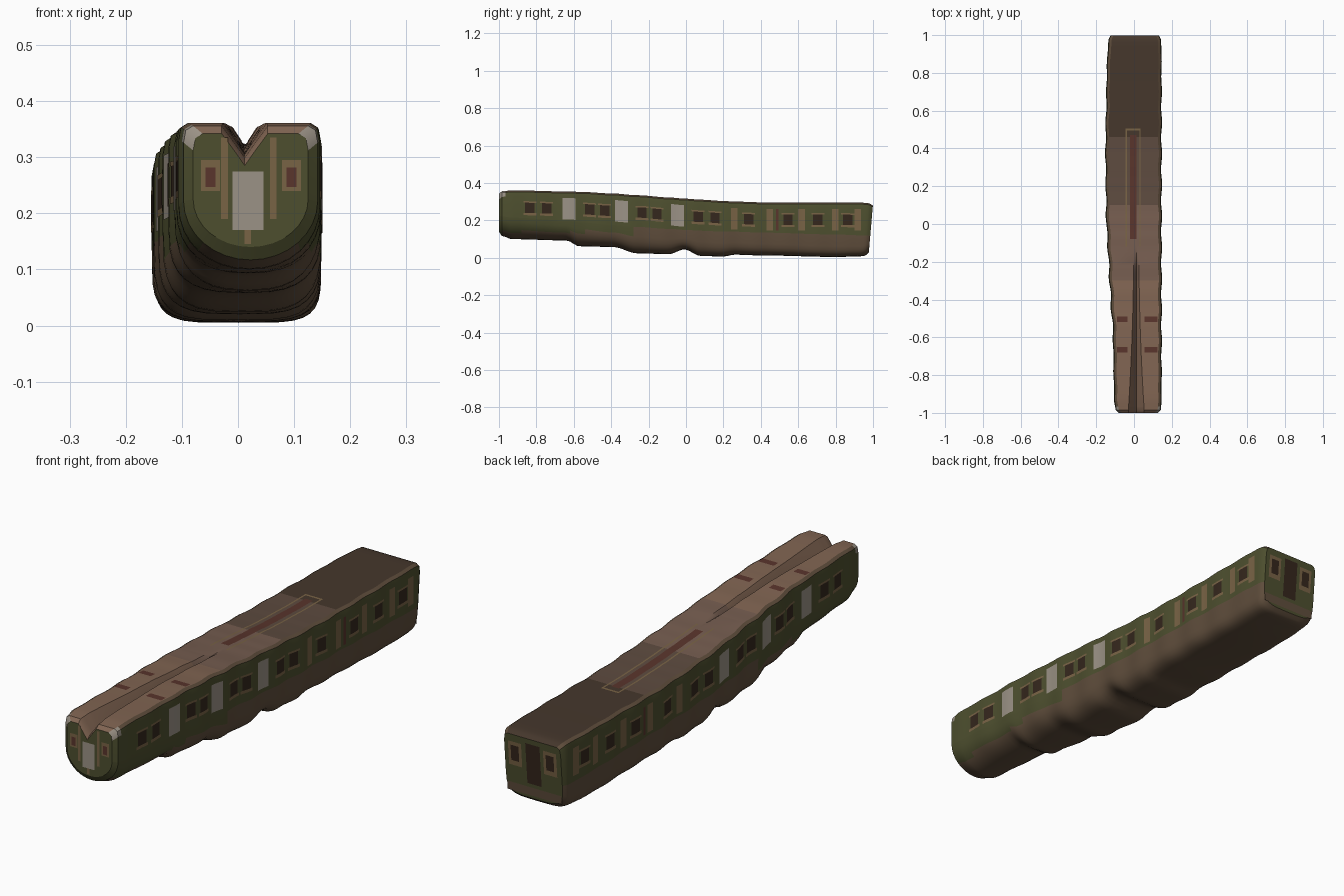
import bpy, math

if "Cube" in bpy.data.objects:
    bpy.data.objects.remove(bpy.data.objects["Cube"])

def material(name, rgb):
    m = bpy.data.materials.new(name)
    m.diffuse_color = (*rgb, 1)
    m.use_nodes = True
    m.node_tree.nodes["Principled BSDF"].inputs["Base Color"].default_value = m.diffuse_color
    return m

GREEN = material("green", (0.075, 0.078, 0.028))
ROOF = [material("roof_%d" % i, c) for i, c in enumerate(
    [(.22, .13, .085), (.18, .11, .08), (.11, .07, .05), (.06, .038, .025)])]
UNDER = material("underframe_brown", (0.115, 0.075, 0.045))
DARK = material("dark_brown", (0.035, 0.02, 0.012))
CREAM = material("cream", (0.33, 0.29, 0.24))
GOLD = material("tan", (0.19, 0.125, 0.06))
RED = material("dull_red", (0.1, 0.035, 0.025))

# y, left x, right x, roof z, belly z, shoulder z, belly squareness
KEYS = [
    (-1.00, -.080, .125, .342, .140, .225, 2.0),
    (-.985, -.097, .142, .356, .117, .222, 2.0),
    (-.93, -.106, .146, .361, .100, .215, 2.1),
    (-.64, -.110, .146, .355, .093, .200, 2.4),
    (-.57, -.112, .146, .353, .062, .190, 2.6),
    (-.39, -.124, .146, .344, .058, .175, 3.0),
    (-.26, -.132, .146, .335, .024, .165, 3.3),
    (-.09, -.140, .146, .323, .020, .155, 3.6),
    (-.01, -.146, .146, .317, .045, .150, 3.8),
    (.08, -.148, .146, .311, .010, .145, 4.0),
    (.20, -.149, .146, .304, .007, .140, 4.2),
    (.26, -.150, .146, .301, .017, .140, 4.4),
    (.40, -.151, .146, .297, .013, .135, 4.6),
    (.80, -.145, .146, .296, .005, .125, 5.0),
    (.95, -.138, .145, .295, .008, .120, 5.0),
    (.98, -.135, .143, .292, .012, .120, 4.5),
    (1.0, -.125, .133, .280, .028, .120, 4.0),
]

def profile(y):
    """Interpolated body measurements at station y."""
    for a, b in zip(KEYS, KEYS[1:]):
        if y <= b[0]:
            t = max(0, (y - a[0]) / (b[0] - a[0]))
            if b[0] - a[0] > .05:
                t = t * t * (3 - 2 * t)
            v = [p + (q - p) * t for p, q in zip(a, b)]
            break
    else:
        v = list(KEYS[-1])
    w = .003 * math.sin(38 * y) * (1 - abs(y) ** 4)
    return v[1] - w, v[2] + w, v[3], v[4], v[5], v[6]

ARC = 8

def lean(y, z):
    """The tail end leans in slightly towards its foot."""
    return y - max(0, (y - .88) / .12) * .025 * (1 - min(1, z / .29))

def section(y):
    """Roof, right wall, left wall and belly outlines, joined end to end."""
    xl, xr, zt, zb, zs, n = profile(y)
    c, hw = (xl + xr) / 2, (xr - xl) / 2
    g = max(0, min(1, (-.12 - y) / .85))          # groove fades out amidships
    gx, gw, gd = .012, .008 + .027 * g ** 2, (.015 + .042 * g) * min(1, g * 6)
    right = [(xr, zs), (xr, zt - .03), (xr - .004, zt - .008), (xr - .017, zt)]
    roof = [(gx + gw + .006, zt), (gx + gw * .45, zt - gd * .6), (gx, zt - gd),
            (gx - gw * .45, zt - gd * .6), (gx - gw - .006, zt)]
    left = [(xl + .017, zt), (xl + .004, zt - .008), (xl, zt - .03), (xl, zs)]
    belly = []
    for i in range(2 * ARC + 1):
        a = math.pi * (1 - i / (2 * ARC))
        ca, sa = math.cos(a), math.sin(a)
        belly.append((c + hw * math.copysign(abs(ca) ** (2 / n), ca),
                      zs - (zs - zb) * max(0, sa) ** (2 / n)))
    roof = [right[-1]] + roof + [left[0]]
    f = lambda pts: [(x, lean(y, z), z) for x, z in pts]
    return {"roof": f(roof), "right_wall": f(right), "left_wall": f(left), "belly": f(belly)}

def add_mesh(name, verts, faces, mats, pick=None):
    me = bpy.data.meshes.new(name)
    me.from_pydata(verts, [], faces)
    for m in mats:
        me.materials.append(m)
    for p in me.polygons:
        p.use_smooth = True
        if pick:
            p.material_index = pick(p.center)
    me.update()
    me.set_sharp_from_angle(angle=math.radians(35))
    ob = bpy.data.objects.new(name, me)
    bpy.context.collection.objects.link(ob)
    return ob

def loft(name, rows, mats, pick=None):
    n = len(rows[0])
    verts = [p for r in rows for p in r]
    faces = [(i * n + j, i * n + j + 1, (i + 1) * n + j + 1, (i + 1) * n + j)
             for i in range(len(rows) - 1) for j in range(n - 1)]
    # all outlines run counter-clockwise seen from the front
    return add_mesh(name, verts, [f[::-1] for f in faces], mats, pick)

# Body shell
stations = [-1, -.996, -.985, -.965] + [-.94 + i * .02 for i in range(96)] + [.975, .985, .995, 1]
sections = [section(y) for y in stations]
loft("roof", [s["roof"] for s in sections], ROOF,
     lambda c: 0 if c.y < -.3 else 1 if c.y < .1 else 2 if c.y < .45 else 3)
for side in ("right_wall", "left_wall"):
    loft(side, [s[side] for s in sections], [GREEN, CREAM, UNDER],
         lambda c: 1 if c.y < -.97 and c.z > .3 else 2 if c.z > profile(c.y)[2] - .012 else 0)
loft("underframe", [s["belly"] for s in sections], [GREEN, UNDER],
     lambda c: 0 if c.z > .14 or c.y < -.98 else 1)

# End caps
def cap(name, s, flip):
    ring = s["right_wall"][:-1] + s["roof"][:-1] + s["left_wall"][:-1] + s["belly"][:-1]
    idx = tuple(range(len(ring)))
    return add_mesh(name, ring, [idx[::-1] if flip else idx], [GREEN])

cap("front_end", sections[0], False)
cap("rear_end", sections[-1], True)

# Side panels that follow the walls
def side_panel(name, side, y0, y1, z0, z1, mat):
    rows = []
    for i in range(6):
        y = y0 + (y1 - y0) * i / 5
        xl, xr, zt = profile(y)[:3]
        x = xr + .0015 if side > 0 else xl - .0015
        base = zt - .3
        pts = [(x, y, base + z0), (x, y, base + z1)]
        rows.append(pts if side > 0 else pts[::-1])
    loft(name, rows, [mat])

for side, tag in ((1, "right"), (-1, "left")):
    for i, y in enumerate((-.66, -.38, -.08, .24, .43, .60, .78, .90)):
        w = .07 if i < 3 else .035
        side_panel(f"{tag}_pale_pillar_{i}", side, y, y + w, .15, .265, CREAM if i < 3 else GOLD)
    for i, y in enumerate((-.86, -.77, -.54, -.46, -.26, -.18, .04, .13, .31, .52, .68, .84)):
        side_panel(f"{tag}_window_{i}", side, y, y + .05, .18, .235, DARK)
        side_panel(f"{tag}_window_sill_{i}", side, y - .01, y + .06, .168, .18, GOLD)
        side_panel(f"{tag}_window_head_{i}", side, y - .01, y + .06, .235, .243, GOLD)
    side_panel(f"{tag}_red_door_edge", side, .48, .495, .15, .265, RED)

# End details
def end_panel(name, y, x0, x1, z0, z1, mat):
    pts = [(x0, z0), (x1, z0), (x1, z1), (x0, z1)]
    verts = [(x, lean(y, z) + (.0015 if y > 0 else -.0015), z) for x, z in pts]
    add_mesh(name, verts, [(0, 1, 2, 3) if y < 0 else (3, 2, 1, 0)], [mat])

end_panel("front_centre_door", -1, -.010, .045, .17, .275, CREAM)
end_panel("front_door_foot", -1, .012, .023, .145, .17, GOLD)
for i, x in enumerate((-.030, .057)):
    end_panel(f"front_door_post_{i}", -1, x, x + .012, .19, .335, GOLD)
for i, x in enumerate((-.066, .078)):
    end_panel(f"front_window_frame_{i}", -1, x, x + .034, .24, .295, GOLD)
    end_panel(f"front_window_{i}", -1.001, x + .008, x + .026, .247, .282, RED)
for i, x in enumerate((-.105, .055)):
    end_panel(f"rear_window_frame_{i}", 1, x, x + .06, .15, .25, GOLD)
    end_panel(f"rear_window_{i}", 1.001, x + .012, x + .048, .17, .235, DARK)
end_panel("rear_door", 1, -.03, .035, .09, .26, DARK)
end_panel("rear_lower_band", 1, -.12, .128, .04, .075, UNDER)

# Roof strips: framed walkway and red cross bands
def roof_strip(name, x0, x1, y0, y1, mat):
    rows = []
    for i in range(25):
        y = y0 + (y1 - y0) * i / 24
        z = profile(y)[2] + .0015
        rows.append([(x1, y, z), (x0, y, z)])
    loft(name, rows, [mat])

roof_strip("walkway_left_rail", -.045, -.038, -.12, .5, GOLD)
roof_strip("walkway_right_rail", .028, .035, -.12, .5, GOLD)
roof_strip("walkway_end_rail", -.045, .035, .495, .505, GOLD)
roof_strip("walkway_centre", -.022, .012, -.08, .47, RED)
for i, y in enumerate((-.68, -.52)):
    roof_strip(f"roof_band_left_{i}", -.09, -.035, y, y + .03, RED)
    roof_strip(f"roof_band_right_{i}", .055, .125, y, y + .03, RED)
